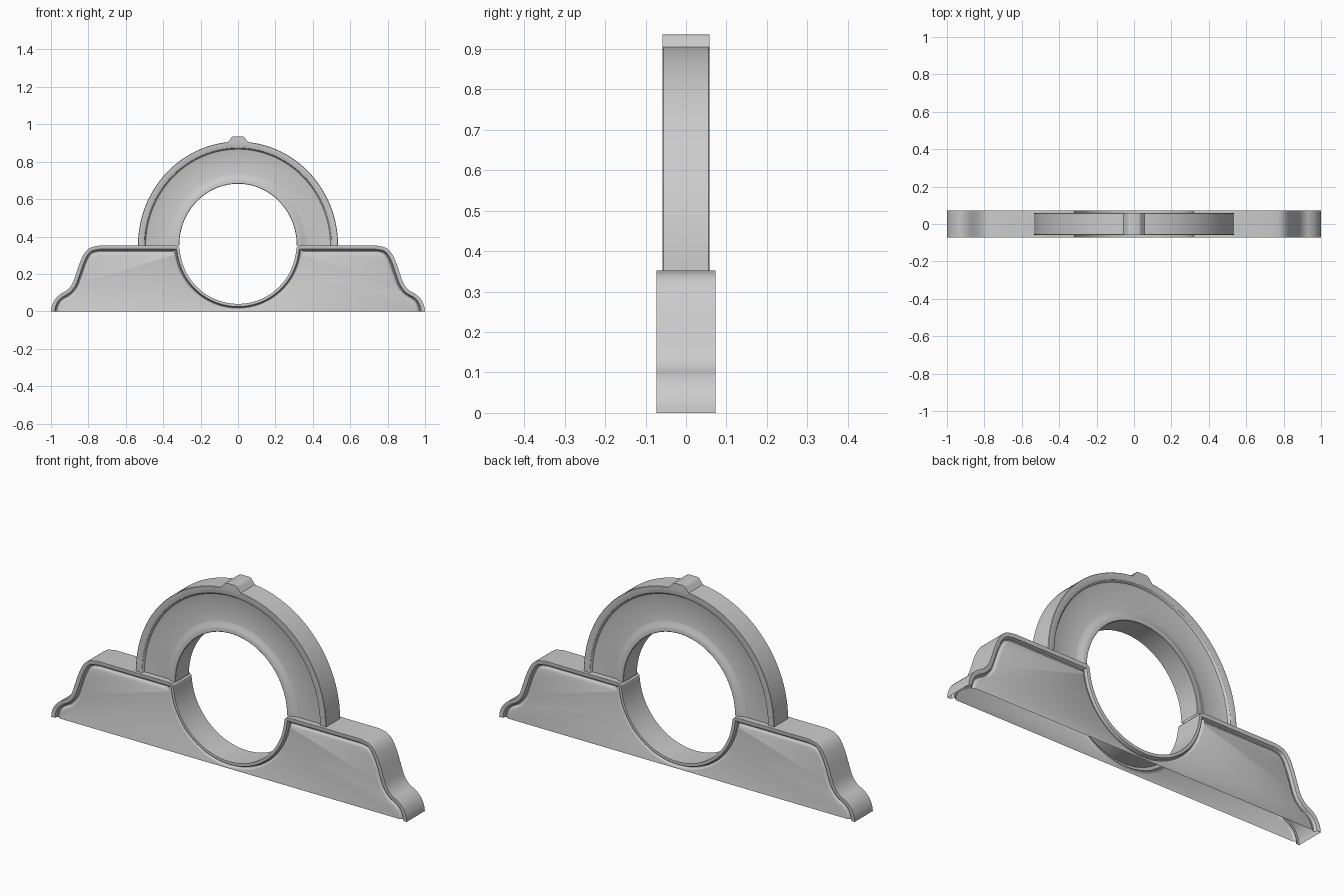
import bpy, bmesh
from math import sin, cos, pi, radians
from mathutils import Vector

if "Cube" in bpy.data.objects:
    bpy.data.objects.remove(bpy.data.objects["Cube"])


def finish(bm, name):
    bmesh.ops.recalc_face_normals(bm, faces=bm.faces[:])
    me = bpy.data.meshes.new(name)
    bm.to_mesh(me)
    bm.free()
    ob = bpy.data.objects.new(name, me)
    bpy.context.collection.objects.link(ob)
    bpy.ops.object.select_all(action='DESELECT')
    ob.select_set(True)
    bpy.context.view_layer.objects.active = ob
    bpy.ops.object.shade_smooth_by_angle(angle=radians(30))
    return ob


def loft(rows, name, cap=False):
    """Bridge consecutive rows of 3D points; optionally fill first and last."""
    bm = bmesh.new()
    vs = [[bm.verts.new(p) for p in r] for r in rows]
    for a, b in zip(vs, vs[1:]):
        for i in range(len(a) - 1):
            bm.faces.new((a[i], a[i + 1], b[i + 1], b[i]))
    if cap:
        bm.faces.new(vs[0])
        bm.faces.new(vs[-1])
    return finish(bm, name)


def spline(pts, n=5):
    """Catmull-Rom through the points."""
    p = [Vector(q) for q in pts]
    p = [p[0] * 2 - p[1]] + p + [p[-1] * 2 - p[-2]]
    out = []
    for a, b, c, d in zip(p, p[1:], p[2:], p[3:]):
        for k in range(n):
            t = k / n
            out.append(0.5 * (2 * b + (c - a) * t + (2 * a - 5 * b + 4 * c - d) * t * t
                              + (3 * b - a - 3 * c + d) * t ** 3))
    return out + [p[-2]]


def inset(pts, d):
    """Mitred inward offset of the base outline, slimmer round the bore."""
    res = []
    for i, p in enumerate(pts):
        ns = []
        for a, b in ((i - 1, i), (i, i + 1)):
            if a >= 0 and b < len(pts):
                e = (pts[b] - pts[a]).normalized()
                ns.append(Vector((-e.y, e.x)))
        n = sum(ns, Vector((0, 0))).normalized()
        k = 0.75 if abs(p.x) < 0.33 and p.y < SPLIT - 0.005 else 1
        q = p + n * (d * k / max(0.4, n.dot(ns[0])))
        end = i in (0, len(pts) - 1)
        res.append(Vector((q.x, 0 if end else max(q.y, 0.001))))
    return res


SPLIT = 0.352

# Base: stepped ogee ends, half-round bore, rim and groove on both faces, open below
side = spline([(1, 0), (0.995, 0.03), (0.978, 0.065), (0.95, 0.092), (0.912, 0.115),
               (0.885, 0.15), (0.865, 0.205), (0.845, 0.262), (0.82, 0.312),
               (0.788, 0.341), (0.74, SPLIT)])
corner = [Vector((0.335, SPLIT)), Vector((0.322, SPLIT - 0.003)), Vector((0.314, SPLIT - 0.012))]
half = side + corner
bore = [Vector((0.312 * cos(a), SPLIT - 0.312 * sin(a)))
        for a in (radians(6 + 168 * i / 56) for i in range(57))]
outline = half + bore + [Vector((-p.x, p.y)) for p in reversed(half)]
steps = [(0.046, 0.066), (0.040, 0.064), (0.031, 0.056), (0.026, 0.057),
         (0.020, 0.071), (0.016, 0.073), (0, 0.073)]
steps = [(d, -y) for d, y in steps] + list(reversed(steps))
loft([[(p.x, y, p.y) for p in inset(outline, d)] for d, y in steps], "bearing_base", True)

# Upper arch: section swept over half an ellipse, recessed channel on both faces
outer = [(0, 0.056), (0.002, 0.058), (0.030, 0.058), (0.034, 0.056), (0.041, 0.045), (0.047, 0.043)]
inner = [(0.055, 0.043), (0.045, 0.045), (0.025, 0.054), (0.018, 0.056), (0.002, 0.056), (0, 0.054)]
section = [('o', d, y) for d, y in outer] + [('i', d, y) for d, y in inner]
section += [(s, d, -y) for s, d, y in reversed(section)]
section.append(section[0])
rows = []
for s, d, y in section:
    rx, rz = (0.535 - d, 0.556 - d) if s == 'o' else (0.314 + d, 0.33 + d)
    rows.append([(rx * cos(pi * i / 72), y, SPLIT + rz * sin(pi * i / 72)) for i in range(73)])
loft(rows, "upper_arch")

# Locating nub on the crown
right = [(0.062, 0.898), (0.05, 0.91), (0.042, 0.92), (0.034, 0.931), (0.026, 0.935)]
nub = right + [(-x, z) for x, z in reversed(right)]
loft([[(x, y, z) for x, z in nub] for y in (-0.058, 0.058)], "crown_nub", True)
